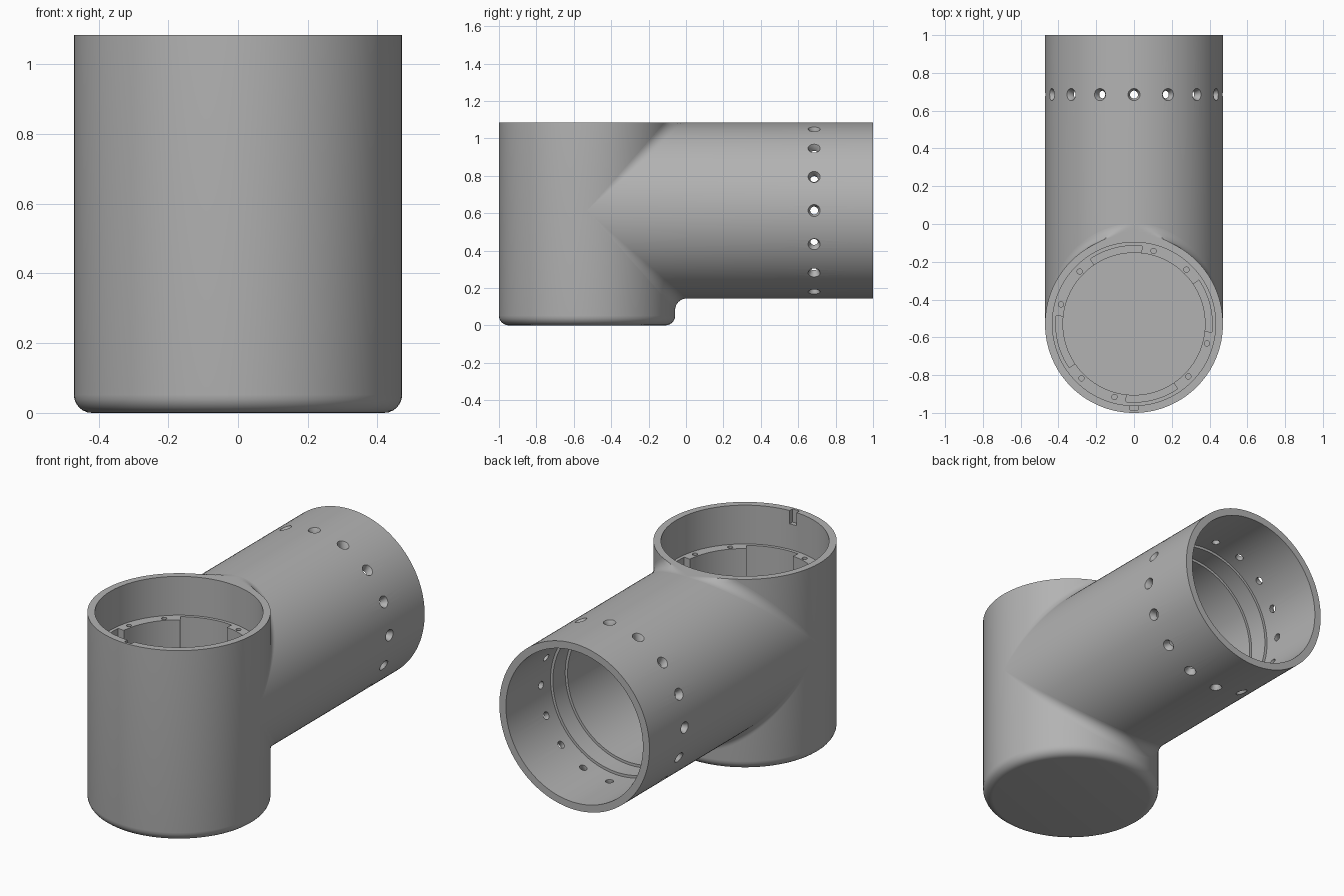
import bpy, bmesh, math
from mathutils import Matrix, Vector

if "Cube" in bpy.data.objects:
    bpy.data.objects.remove(bpy.data.objects["Cube"])

R, YC, TOP = 0.471, -0.529, 1.085     # shared radius, cup axis y, rim height
ZC = TOP - R                          # tube axis height
N = 128

grey = bpy.data.materials.new("grey")
grey.diffuse_color = (0.45, 0.45, 0.45, 1)
grey.use_nodes = True
grey.node_tree.nodes["Principled BSDF"].inputs["Base Color"].default_value = grey.diffuse_color


def loft(bm, rings, ends="cap", closed=True):
    """Join point rings with quads; ends are capped, joined together or left open."""
    rows = [[bm.verts.new(p) for p in ring] for ring in rings]
    pairs = list(zip(rows, rows[1:]))
    if ends == "join":
        pairs.append((rows[-1], rows[0]))
    n = len(rows[0])
    for a, b in pairs:
        for i in range(n if closed else n - 1):
            j = (i + 1) % n
            bm.faces.new((a[i], a[j], b[j], b[i]))
    if ends == "cap":
        bm.faces.new(rows[0][::-1])
        bm.faces.new(rows[-1])


def make(name, bm, cutter=False):
    bmesh.ops.recalc_face_normals(bm, faces=bm.faces[:])
    me = bpy.data.meshes.new(name)
    bm.to_mesh(me)
    bm.free()
    me.materials.append(grey)
    ob = bpy.data.objects.new(name, me)
    bpy.context.collection.objects.link(ob)
    ob.hide_render = cutter
    return ob


def finish(ob, cutter=None):
    bpy.ops.object.select_all(action='DESELECT')
    ob.select_set(True)
    bpy.context.view_layer.objects.active = ob
    if cutter:
        mod = ob.modifiers.new("cut", 'BOOLEAN')
        mod.operation, mod.solver, mod.object = 'DIFFERENCE', 'EXACT', cutter
        bpy.ops.object.modifier_apply(modifier=mod.name)
        bpy.data.objects.remove(cutter, do_unlink=True)
    bpy.ops.object.shade_smooth_by_angle(angle=math.radians(30))


def circle(r, z, n=N):
    return [Vector((r * math.cos(2 * math.pi * i / n), r * math.sin(2 * math.pi * i / n), z))
            for i in range(n)]


# Vertical cup: rounded base, thin lip, inner ledge and floor
B = 0.052
profile = [(R - B + B * math.sin(a), B - B * math.cos(a))
           for a in (math.radians(15 * k) for k in range(7))]
profile += [(R, TOP), (0.432, TOP), (0.432, 0.865), (0.376, 0.865), (0.376, 0.06)]
bm = bmesh.new()
shift = Vector((0, YC, 0))
loft(bm, [[p + shift for p in circle(r, z)] for r, z in profile])
cup = make("cup", bm)

# Cup cutters: four bayonet slots, eight screw holes, one key notch
bm = bmesh.new()
for k in range(4):
    rings = []
    for i in range(21):
        a = math.radians(84 + 90 * k + 2 * i)
        rings.append([(r * math.cos(a), YC + r * math.sin(a), z)
                      for r, z in ((0.35, 0.62), (0.414, 0.62), (0.414, 0.9), (0.35, 0.9))])
    loft(bm, rings)
    for deg in (46, 75):
        a = math.radians(deg + 90 * k)
        c = Vector((0.4 * math.cos(a), YC + 0.4 * math.sin(a), 0))
        loft(bm, [[p + c for p in circle(0.014, z, 16)] for z in (0.78, 0.9)])
loft(bm, [[(x, YC - r, z) for x, r in ((-0.022, 0.40), (0.022, 0.40), (0.022, 0.457), (-0.022, 0.457))]
          for z in (1.01, 1.12)])
finish(cup, make("cup_cutter", bm, True))

# Horizontal tube: stepped bore, far end shaped to the cup wall
F = 0.06                              # fillet radius


def tube_ring(r, y=None, wall=0.0):
    ring = []
    for i in range(N):
        a = 2 * math.pi * i / N
        x, z = r * math.sin(a), r * math.cos(a)
        yy = y if y is not None else YC + wall * abs(math.cos(a))
        ring.append((x, yy, ZC + z))
    return ring


bm = bmesh.new()
inner_end = [(x, YC + math.sqrt(0.455 ** 2 - x * x), z) for x, _, z in tube_ring(0.40, 0)]
loft(bm, [tube_ring(R, wall=R + F), tube_ring(R, 0.5), tube_ring(R, 1.0), tube_ring(0.43, 1.0),
          tube_ring(0.43, 0.60), tube_ring(0.415, 0.60), tube_ring(0.415, 0.49),
          tube_ring(0.40, 0.49), inner_end], ends="join")
tube = make("tube", bm)

# Sixteen countersunk holes around the tube
bm = bmesh.new()
for k in range(16):
    m = (Matrix.Translation((0, 0.685, ZC)) @ Matrix.Rotation(k * math.pi / 8, 4, 'Y'))
    loft(bm, [[m @ p for p in circle(r, h, 24)]
              for r, h in ((0.021, 0.38), (0.021, 0.448), (0.033, 0.472), (0.033, 0.52))])
finish(tube, make("hole_cutter", bm, True))

# Rolled fillet where the tube meets the cup, flattened at the rim height
for name, side in (("upper_fillet", 1), ("lower_fillet", -1)):
    bm = bmesh.new()
    rings = []
    for i in range(65):
        a = math.pi * (i / 64 - 0.5) * 0.998
        s, c = math.sin(a), math.cos(a)
        centre = Vector(((R + F) * s, YC + (R + F) * c, ZC + side * (R + F) * c))
        n1, n2 = Vector((s, c, 0)), Vector((s, 0, side * c))
        ring = []
        for t in range(9):
            p = centre - F * n1.lerp(n2, t / 8).normalized()
            p.z = min(p.z, TOP)
            ring.append(p)
        rings.append(ring)
    loft(bm, rings, ends="open", closed=False)
    bmesh.ops.remove_doubles(bm, verts=bm.verts[:], dist=1e-5)
    ob = make(name, bm)
    # keep the open strips facing outwards
    if sum((p.normal.y + side * p.normal.z) * p.area for p in ob.data.polygons) < 0:
        ob.data.flip_normals()
    finish(ob)
